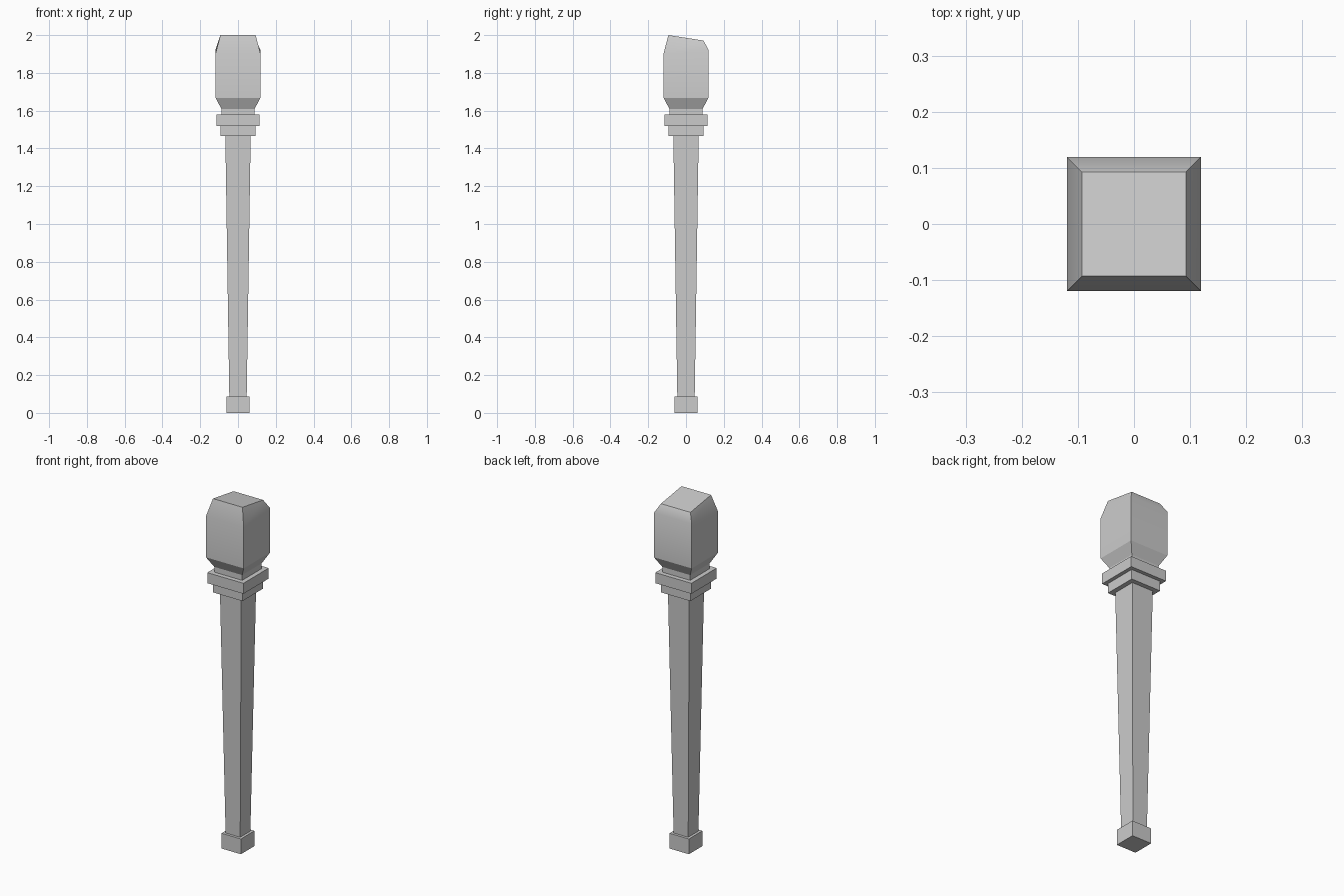
import bpy, bmesh

if "Cube" in bpy.data.objects:
    bpy.data.objects.remove(bpy.data.objects["Cube"])


def loft(name, rings, smooth_rings=()):
    """Stack square rings (half width, front z, back z) into a closed solid."""
    bm = bmesh.new()
    loops = [[bm.verts.new((x * w, y * w, zf if y < 0 else zb))
              for x, y in ((-1, -1), (1, -1), (1, 1), (-1, 1))]
             for w, zf, zb in rings]
    bm.faces.new(loops[0][::-1])
    bm.faces.new(loops[-1])
    for a, b in zip(loops, loops[1:]):
        for i in range(4):
            j = (i + 1) % 4
            bm.faces.new((a[i], a[j], b[j], b[i]))
    bm.normal_update()
    # Only the chosen rings blend smoothly; every other edge stays sharp
    if smooth_rings:
        for f in bm.faces:
            f.smooth = True
        soft = [set(loops[k]) for k in smooth_rings]
        for e in bm.edges:
            e.smooth = any(set(e.verts) <= s for s in soft)
    mesh = bpy.data.meshes.new(name)
    bm.to_mesh(mesh)
    bm.free()
    obj = bpy.data.objects.new(name, mesh)
    bpy.context.collection.objects.link(obj)
    return obj


def block(name, half, z0, z1, half_top=None):
    return loft(name, [(half, z0, z0), (half_top or half, z1, z1)])


# Foot and tapered shaft
block("foot", 0.061, 0.0, 0.087)
block("shaft", 0.046, 0.087, 1.465, 0.067)

# Stepped collar
block("lower_collar", 0.093, 1.465, 1.52)
block("upper_collar", 0.114, 1.52, 1.58)

# Head: neck, flare, body, soft shoulder and a top sloping down to the back
loft("head", [
    (0.088, 1.58, 1.58),
    (0.088, 1.61, 1.61),
    (0.119, 1.668, 1.668),
    (0.119, 1.902, 1.922),
    (0.093, 2.0, 1.971),
], smooth_rings=(3,))
